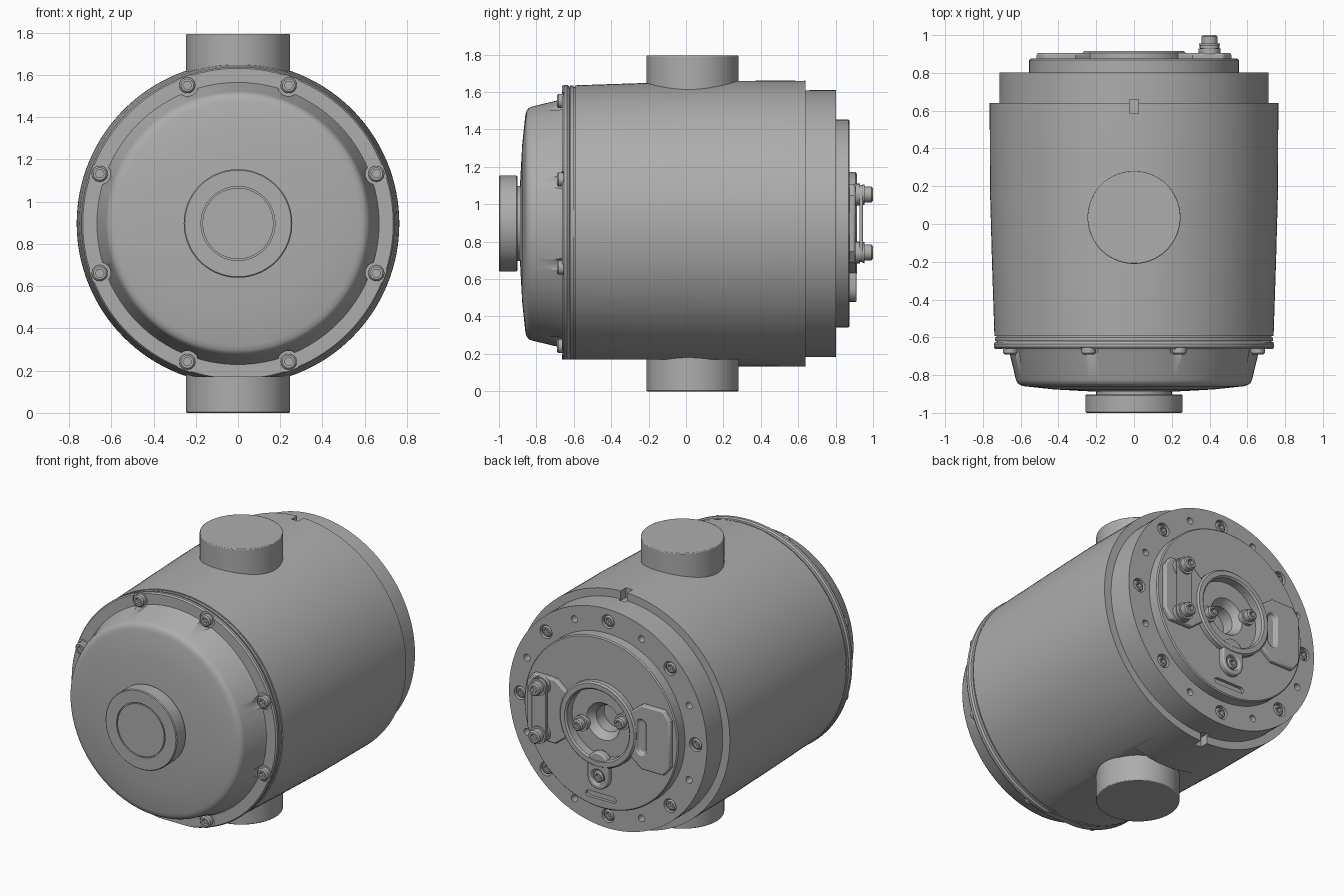
import bpy, bmesh
from math import sin, cos, pi, radians, floor

ZC = 0.897  # height of the housing axis
if "Cube" in bpy.data.objects:
    bpy.data.objects.remove(bpy.data.objects["Cube"])

grey = bpy.data.materials.new("cast_grey")
grey.use_nodes = True
grey.diffuse_color = (0.42, 0.42, 0.42, 1)
grey.node_tree.nodes["Principled BSDF"].inputs["Base Color"].default_value = (0.42, 0.42, 0.42, 1)


def finish(name, bm):
    bmesh.ops.recalc_face_normals(bm, faces=bm.faces)
    me = bpy.data.meshes.new(name)
    bm.to_mesh(me)
    bm.free()
    ob = bpy.data.objects.new(name, me)
    bpy.context.collection.objects.link(ob)
    me.materials.append(grey)
    return ob


def select(obs):
    bpy.ops.object.select_all(action='DESELECT')
    for o in obs:
        o.select_set(True)
    bpy.context.view_layer.objects.active = obs[0]


def smooth(ob):
    select([ob])
    bpy.ops.object.shade_smooth_by_angle(angle=radians(30))


def lathe(name, profile, x=0, z=0, seg=32):
    """Turn (radius, y) points about a y axis; a third entry makes that ring hexagonal."""
    bm = bmesh.new()
    rings = []
    for r, y, *hexed in profile:
        if r == 0:
            rings.append([bm.verts.new((x, y, z + ZC))] * seg)
            continue
        ring = []
        for i in range(seg):
            a = 2 * pi * i / seg
            k = r
            if hexed:
                k = r * cos(pi / 6) / cos(a - floor(a / (pi / 3)) * pi / 3 - pi / 6)
            ring.append(bm.verts.new((x + k * cos(a), y, z + ZC + k * sin(a))))
        rings.append(ring)
    for p, q in zip(rings, rings[1:]):
        for i in range(seg):
            j = (i + 1) % seg
            corners = list(dict.fromkeys((p[i], p[j], q[j], q[i])))
            bm.faces.new(corners)
    return finish(name, bm)


def rod(name, r, y0, y1, x=0, z=0, seg=24):
    return lathe(name, [(0, y0), (r, y0), (r, y1), (0, y1)], x, z, seg)


def prism(name, pts, y0, y1):
    bm = bmesh.new()
    face = bm.faces.new([bm.verts.new((x, y0, z + ZC)) for x, z in pts])
    new = bmesh.ops.extrude_face_region(bm, geom=[face])["geom"]
    bmesh.ops.translate(bm, vec=(0, y1 - y0, 0),
                        verts=[v for v in new if isinstance(v, bmesh.types.BMVert)])
    return finish(name, bm)


def obround(x, z, r, dx=0, dz=0, n=10):
    """Rounded slot outline with half spans dx or dz."""
    start = -pi / 2 if dx else 0
    pts = []
    for side in (1, -1):
        for i in range(n + 1):
            a = start + pi * i / n + (0 if side > 0 else pi)
            pts.append((x + side * dx + r * cos(a), z + side * dz + r * sin(a)))
    return pts


def cut(ob, cutters):
    select(cutters)
    if len(cutters) > 1:
        bpy.ops.object.join()
    tool = cutters[0]
    tool.hide_render = True
    m = ob.modifiers.new("cut", 'BOOLEAN')
    m.operation, m.solver, m.object = 'DIFFERENCE', 'EXACT', tool
    select([ob])
    bpy.ops.object.modifier_apply(modifier="cut")
    bpy.data.objects.remove(tool)


def bevel(ob, width):
    m = ob.modifiers.new("bevel", 'BEVEL')
    m.width, m.segments, m.limit_method = width, 2, 'ANGLE'
    m.angle_limit = radians(40)


def screw(name, r, base, top, x, z):
    """Socket head screw; top lies either side of base."""
    d = 1 if top > base else -1
    ob = lathe(name, [(0, base), (r, base), (r, top - d * .008), (r - .008, top),
                      (r * .55, top, 1), (r * .55, top - d * .025, 1), (0, top - d * .025)], x, z, 24)
    smooth(ob)


def circle(r, n, offset):
    return [(r * cos(2 * pi * i / n + offset), r * sin(2 * pi * i / n + offset)) for i in range(n)]


def box(y0, y1, z0, z1, half):
    return prism("cutter", [(-half, z0), (half, z0), (half, z1), (-half, z1)], y0, y1)


# main housing with stepped rear flange and central bore
housing = lathe("housing", [
    (0, -.62), (.70, -.62), (.737, -.62), (.737, -.602), (.729, -.602), (.729, -.594),
    (.739, -.594), (.752, -.2), (.763, .2), (.764, .64), (.713, .64), (.713, .803), (.555, .803),
    (.555, .868), (.548, .875), (.225, .875), (.225, .85), (.12, .85), (.085, .80),
    (.085, .72), (0, .72)], seg=128)
bolts = circle(.632, 8, 0)
cutters = [rod("cutter", .044, .765, .85, x, z) for x, z in bolts]
cutters += [rod("cutter", .022, .74, .85, x, z) for x, z in circle(.632, 8, pi / 8)]
cutters += [prism("cutter", obround(0, -.48, .02, dx=.09), .855, .9),
            box(.585, .66, .70, .80, .024), box(.585, .66, -.80, -.70, .024),
            box(-.7, .28, -.85, -.727, .6)]
cut(housing, cutters)
smooth(housing)
for x, z in bolts:
    screw("flange_bolt", .035, .76, .80, x, z)

# front cover with domed face and screw pockets
cover = lathe("front_cover", [
    (0, -.61), (.70, -.61), (.735, -.625), (.742, -.635), (.742, -.652), (.735, -.662), (.668, -.662),
    (.66, -.68), (.625, -.825), (.617, -.842), (.602, -.853), (.58, -.859),
    (.42, -.876), (.2, -.888), (0, -.89)], seg=128)
pockets = circle(.697, 8, 0)
pockets = [(sx * a, sz * b) for sx in (1, -1) for sz in (1, -1)
           for a, b in ((.24, .655), (.655, .235))]
cut(cover, [rod("cutter", .052, -.9, -.655, x, z) for x, z in pockets]
    + [box(-.7, -.5, -.85, -.727, .6)])
smooth(cover)
for x, z in pockets:
    screw("cover_screw", .038, -.65, -.69, x, z)

# front knob on a short neck
knob = lathe("front_knob", [
    (0, -.87), (.20, -.87), (.20, -.902), (.252, -.902), (.257, -.907), (.257, -.995), (.252, -1),
    (.175, -1), (.175, -.99), (.168, -.99), (.168, -1), (0, -1)], seg=96)
smooth(knob)

# upper and lower pipe ports
for name, z0, z1 in (("top_port", 1.3, 1.795), ("bottom_port", 0, .5)):
    bpy.ops.mesh.primitive_cylinder_add(vertices=96, radius=.246, depth=z1 - z0,
                                        location=(0, .035, (z0 + z1) / 2))
    port = bpy.context.object
    port.name = name
    port.data.materials.append(grey)
    bevel(port, .005)
    smooth(port)

# raised ring around the rear bore
ring = lathe("bore_ring", [(.225, .86), (.275, .86), (.275, .905), (.265, .915),
                           (.235, .915), (.225, .905), (.225, .86)], seg=96)
smooth(ring)
for x, z in ((.15, -.045), (-.15, .045)):
    smooth(rod("bore_boss", .05, .84, .872, x, z))
    screw("bore_screw", .036, .87, .912, x, z)

# side wings of the rear plate
for side, name in ((1, "left_wing"), (-1, "right_wing")):
    pts = [(.25 * cos(radians(a)), .25 * sin(radians(a))) for a in range(-32, 33, 8)]
    pts += [(.31, .21), (.47, .21), (.515, .15), (.515, -.15), (.47, -.21), (.31, -.21)]
    wing = prism(name, [(side * x, z) for x, z in pts], .86, .905)
    if side < 0:
        cut(wing, [prism("cutter", obround(-.31, 0, .032, dz=.08), .88, .95)])
    bevel(wing, .01)
    smooth(wing)

# lower lug with its screw
lug = prism("lower_lug", obround(0, -.30, .075, dz=.045), .86, .912)
cut(lug, [rod("cutter", .048, .885, .95, 0, -.34)])
bevel(lug, .008)
smooth(lug)
screw("lug_screw", .036, .88, .91, 0, -.34)

# link strap held by two tall bolts
strap = prism("link_strap", obround(.40, 0, .052, dz=.155), .928, .945)
bevel(strap, .004)
smooth(strap)
for z in (.155, -.155):
    smooth(rod("strap_spacer", .058, .90, .93, .40, z))
    smooth(rod("strap_washer", .055, .945, .955, .40, z))
    screw("strap_bolt", .042, .95, 1.0, .40, z)
